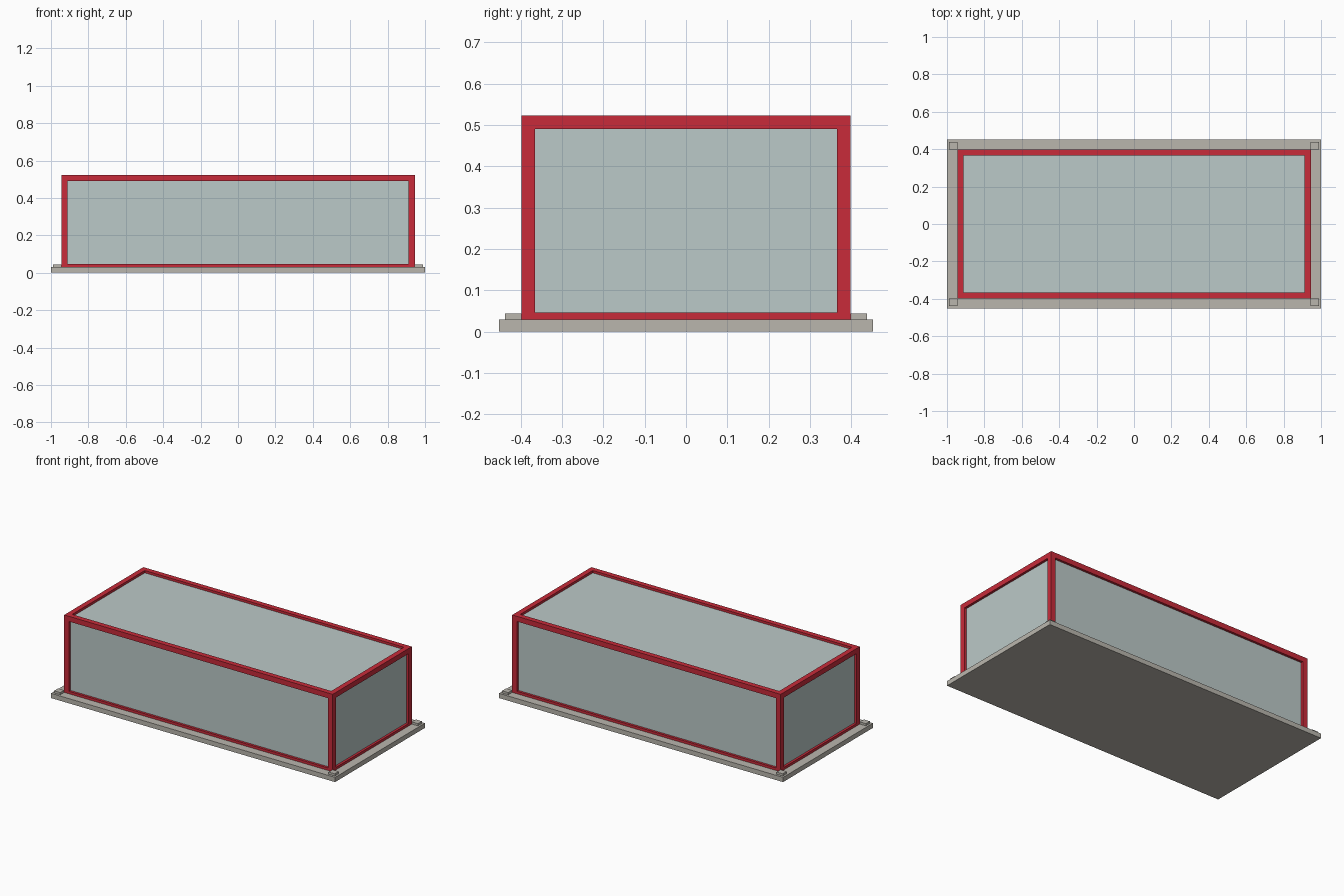
import bpy

cube = bpy.data.objects.get("Cube")
if cube:
    bpy.data.objects.remove(cube, do_unlink=True)


def material(name, rgb):
    mat = bpy.data.materials.new(name)
    mat.use_nodes = True
    mat.diffuse_color = (*rgb, 1)
    mat.node_tree.nodes["Principled BSDF"].inputs["Base Color"].default_value = (*rgb, 1)
    return mat


RED = material("red_paint", (0.58, 0.024, 0.042))
GLASS = material("pale_glass", (0.50, 0.585, 0.58))
STONE = material("warm_grey", (0.49, 0.468, 0.42))


def box(name, low, high, mat):
    """Axis-aligned box between two opposite corners."""
    bpy.ops.mesh.primitive_cube_add(size=1)
    obj = bpy.context.object
    obj.name = name
    obj.location = [(a + b) / 2 for a, b in zip(low, high)]
    obj.scale = [b - a for a, b in zip(low, high)]
    bpy.ops.object.transform_apply(location=True, rotation=False, scale=True)
    obj.data.materials.append(mat)
    return obj


X, Y = 0.945, 0.398          # outer half sizes of the frame
FLOOR, SILL, TOP = 0.03, 0.046, 0.523
BAR, RECESS = 0.033, 0.015

# Base slab
box("base_slab", (-1, -0.452, 0), (1, 0.452, FLOOR), STONE)

# Glazed body, set back behind the frame bars
box("glass_body", (RECESS - X, RECESS - Y, FLOOR),
    (X - RECESS, Y - RECESS, TOP - RECESS), GLASS)


def corner(name, low, high, mat):
    """Box at the positive corner, mirrored to all four corners."""
    obj = box(name, low, high, mat)
    mirror = obj.modifiers.new("four_corners", 'MIRROR')
    mirror.use_axis = (True, True, False)


# Corner posts and corner pads
corner("corner_posts", (X - BAR, Y - BAR, FLOOR), (X, Y, TOP), RED)
corner("corner_pads", (X, Y, FLOOR), (0.988, 0.438, 0.044), STONE)

# Horizontal rails between the posts
for level, z0, z1 in (("bottom", FLOOR, SILL), ("top", TOP - BAR, TOP)):
    for side, s in (("front", -1), ("back", 1)):
        y0, y1 = sorted((s * Y, s * (Y - BAR)))
        box(f"{level}_{side}_rail", (BAR - X, y0, z0), (X - BAR, y1, z1), RED)
    for side, s in (("right", -1), ("left", 1)):
        x0, x1 = sorted((s * X, s * (X - BAR)))
        box(f"{level}_{side}_rail", (x0, BAR - Y, z0), (x1, Y - BAR, z1), RED)
